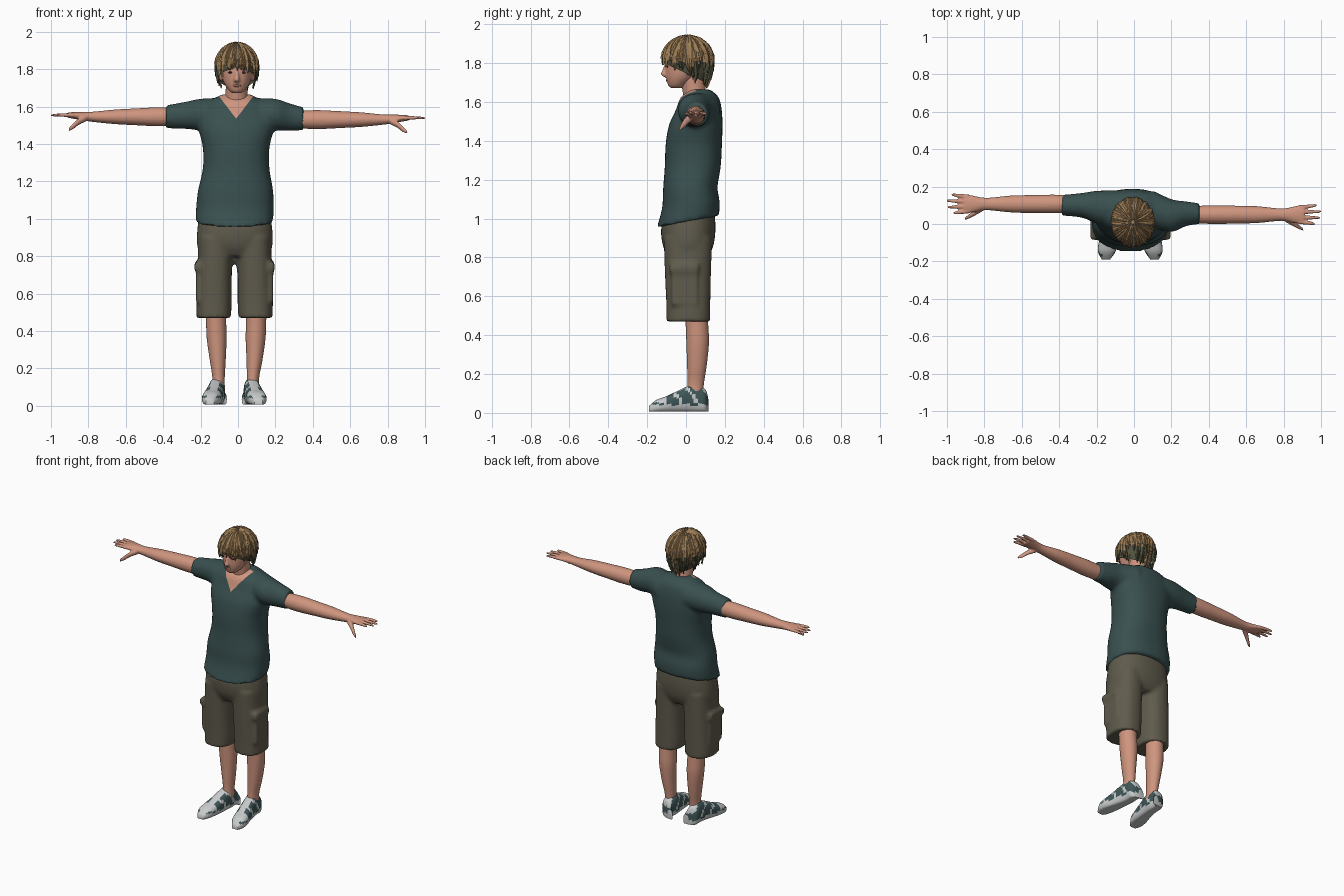
import bpy, bmesh, math, random
from mathutils import Vector, Matrix

random.seed(4)
cube = bpy.data.objects.get("Cube")
if cube:
    bpy.data.objects.remove(cube)


def material(name, *rgb):
    mat = bpy.data.materials.new(name)
    mat.use_nodes = True
    mat.diffuse_color = (*rgb, 1)
    mat.node_tree.nodes["Principled BSDF"].inputs["Base Color"].default_value = (*rgb, 1)
    return mat


skin = material("skin", .62, .3, .21)
lip = material("lips", .42, .16, .13)
dark = material("eye dark", .05, .035, .03)
blond = material("hair", .33, .2, .09)
shade = material("lower hair", .085, .085, .05)
teal = material("shirt teal", .042, .08, .08)
khaki = material("shorts khaki", .115, .104, .073)
white = material("shoe white", .58, .6, .6)
panel = material("shoe panel", .05, .095, .1)


def resample(rings, steps=4):
    """Smooth spline through the ring parameters."""
    out = []
    for i in range(len(rings) - 1):
        a, b, c, d = (rings[min(max(i + k, 0), len(rings) - 1)] for k in (-1, 0, 1, 2))
        for s in range(steps):
            t = s / steps
            out.append([q + t * (r - p) / 2 + t * t * (p - 2.5 * q + 2 * r - d2 / 2)
                        + t ** 3 * (1.5 * (q - r) + (d2 - p) / 2)
                        for p, q, r, d2 in zip(a, b, c, d)])
    return out + [list(rings[-1])]


def loft(bm, axis, rings, n=28, power=2):
    """Rings are (distance along axis, centre a, centre b, radius a, radius b)."""
    loops = []
    for t, a, b, ra, rb in resample(rings):
        loop = []
        for k in range(n):
            ang = math.tau * k / n
            c, s = math.cos(ang), math.sin(ang)
            u = a + ra * math.copysign(abs(c) ** (2 / power), c)
            v = b + rb * math.copysign(abs(s) ** (2 / power), s)
            loop.append(bm.verts.new({"x": (t, u, v), "y": (u, t, v), "z": (u, v, t)}[axis]))
        loops.append(loop)
    for lo, hi in zip(loops, loops[1:]):
        for k in range(n):
            bm.faces.new((lo[k], lo[k - 1], hi[k - 1], hi[k]))
    bm.faces.new(loops[0])
    bm.faces.new(loops[-1])


def ellipsoid(bm, centre, size):
    bmesh.ops.create_uvsphere(bm, u_segments=16, v_segments=10, radius=1,
                              matrix=Matrix.Translation(centre) @ Matrix.Diagonal((*size, 1)))


def finish(name, bm, mats, voxel=0, smooth=True):
    bmesh.ops.recalc_face_normals(bm, faces=bm.faces)
    mesh = bpy.data.meshes.new(name)
    bm.to_mesh(mesh)
    bm.free()
    obj = bpy.data.objects.new(name, mesh)
    bpy.context.collection.objects.link(obj)
    for m in mats:
        mesh.materials.append(m)
    bpy.ops.object.select_all(action="DESELECT")
    bpy.context.view_layer.objects.active = obj
    obj.select_set(True)
    if voxel:
        # Fuse overlapping volumes into one skin
        mod = obj.modifiers.new("fuse", "REMESH")
        mod.mode, mod.voxel_size = "VOXEL", voxel
        bpy.ops.object.modifier_apply(modifier="fuse")
        mod = obj.modifiers.new("relax", "SMOOTH")
        mod.factor, mod.iterations = .5, 5
        bpy.ops.object.modifier_apply(modifier="relax")
    if smooth:
        bpy.ops.object.shade_smooth_by_angle(angle=math.radians(50))
    return obj


# Shirt: torso and sleeves fused, hem rising towards the back
bm = bmesh.new()
loft(bm, "z", [(.955, -.02, .01, .208, .16), (1.05, -.016, .025, .207, .148),
               (1.15, -.013, .022, .2, .14), (1.27, -.01, .035, .178, .144),
               (1.38, -.01, .04, .178, .145), (1.48, -.01, .05, .2, .138),
               (1.56, -.012, .066, .195, .118), (1.62, -.012, .07, .155, .1),
               (1.65, -.01, .073, .105, .07), (1.665, -.008, .07, .08, .05)], 40, 2.3)
for v in bm.verts:
    v.co.z += .19 * (v.co.y + .15) * max(0, (1.2 - v.co.z) / .25)
for s, end, y, z in ((-1, .385, .1, 1.545), (1, .35, .055, 1.535)):
    loft(bm, "x", [(s * .1, .08, 1.555, .1, .09), (s * .2, y - .01, 1.557, .088, .085),
                   (s * .28, y, z + .008, .066, .073), (s * end, y, z, .056, .062)])
shirt = finish("shirt", bm, [teal, skin], .012)

# V neckline cut into the shirt front
bm = bmesh.new()
bm.from_mesh(shirt.data)
tip = Vector((-.01, 0, 1.535))
sides = [Vector((s * .105, 0, -.08)) for s in (-1, 1)]
for co, no in [(tip, sides[0]), (tip, sides[1]), (Vector((0, .05, 0)), Vector((0, 1, 0)))]:
    part = [f for f in bm.faces if f.calc_center_median().z > 1.5 and f.calc_center_median().y < .09]
    geom = set(part) | {e for f in part for e in f.edges} | {v for f in part for v in f.verts}
    bmesh.ops.bisect_plane(bm, geom=list(geom), plane_co=co, plane_no=no, dist=.0001)
for f in bm.faces:
    c = f.calc_center_median()
    if c.y < .05 and all((c - tip).dot(no) < 0 for no in sides):
        f.material_index = 1
bm.to_mesh(shirt.data)
bm.free()

# Arms with palms, four fingers and a thumb
for side, s, y, z in (("right", -1, .107, 1.545), ("left", 1, .05, 1.53)):
    bm = bmesh.new()
    loft(bm, "x", [(s * .3, y, z, .045, .045), (s * .42, y, z, .05, .051),
                   (s * .55, y, z, .048, .045), (s * .66, y, z, .045, .039),
                   (s * .77, y, z, .034, .028), (s * .82, y, z + .003, .036, .024),
                   (s * .87, y, z + .007, .047, .019), (s * .91, y, z + .009, .045, .014)], 20)
    for k, tip_x in enumerate((.975, 1, .995, .965)):
        off = (k - 1.5) * -.026
        loft(bm, "x", [(s * .88, y + off, z + .008, .012, .011),
                       (s * .94, y + off * 1.15, z + .01, .0105, .01),
                       (s * tip_x, y + off * 1.3, z + .008, .007, .006)], 10)
    loft(bm, "x", [(s * .81, y - .02, z - .005, .02, .019), (s * .85, y - .045, z - .025, .017, .018),
                   (s * .88, y - .065, z - .05, .012, .016), (s * .905, y - .08, z - .068, .007, .009)], 12)
    finish(side + "_arm", bm, [skin], .005)

# Shorts: hips, wide legs and side pockets fused
bm = bmesh.new()
loft(bm, "z", [(.8, -.017, .012, .18, .1), (.86, -.017, .011, .202, .13),
               (.95, -.017, .012, .2, .14), (1.05, -.017, .02, .185, .125)], 36, 2.3)
for s in (-1, 1):
    loft(bm, "z", [(.47, s * .112 - .018, .012, .092, .112), (.55, s * .11 - .018, .012, .094, .113),
                   (.7, s * .107 - .018, .01, .092, .118), (.9, s * .1 - .017, .01, .095, .125)], 28, 2.4)
    for height, size in ((.65, (.03, .13, .19)), (.745, (.046, .15, .045))):
        bmesh.ops.create_cube(bm, size=1, matrix=Matrix.Translation((s * .191 - .018, -.01, height))
                              @ Matrix.Diagonal((*size, 1)))
finish("shorts", bm, [khaki], .011)

# Legs and shoes
for side, s in (("right", -1), ("left", 1)):
    bm = bmesh.new()
    loft(bm, "z", [(.08, s * .092 - .012, .045, .034, .042), (.15, s * .092 - .012, .05, .033, .042),
                   (.24, s * .098 - .01, .056, .042, .05), (.36, s * .104 - .01, .06, .053, .058),
                   (.46, s * .107 - .01, .056, .054, .058), (.6, s * .108 - .01, .05, .06, .06)])
    finish(side + "_leg", bm, [skin])
    bm = bmesh.new()
    profile = ((.115, .06, .02, .035), (.1, .092, .036, .06), (.05, .093, .043, .074), (.01, .098, .044, .069),
               (-.05, .108, .047, .055), (-.1, .118, .051, .043), (-.15, .126, .046, .034), (-.19, .13, .022, .018))
    loft(bm, "y", [(y, s * x - .02, top, rx, top) for y, x, rx, top in profile], 28, 2.5)
    for v in bm.verts:
        v.co.z = max(v.co.z, .008)
    obj = finish(side + "_shoe", bm, [white, panel])
    for f in obj.data.polygons:
        c = f.center
        mid = s * (.1 - .12 * min(c.y, .03)) - .02
        tongue = abs(c.x - mid) < .022 and c.y < .02
        stripe = math.sin(c.y * 75 + c.z * 60) > .75
        toe = c.y < -.1 and not (abs(c.z - .045) < .008)
        f.material_index = int(c.z > .042 and not (tongue or stripe or toe))

# Neck and head
bm = bmesh.new()
loft(bm, "z", [(1.57, -.008, .055, .068, .062), (1.64, -.008, .045, .06, .06), (1.74, -.006, .03, .058, .062)])
finish("neck", bm, [skin])
bm = bmesh.new()
loft(bm, "z", [(1.672, -.006, -.05, .024, .03), (1.685, -.006, -.046, .042, .046),
               (1.72, -.006, -.025, .066, .077), (1.76, -.006, -.005, .08, .1),
               (1.82, -.006, .01, .088, .114), (1.88, -.006, .012, .084, .105), (1.92, -.006, .012, .055, .07)])
loft(bm, "z", [(1.728, -.006, -.1, .012, .012), (1.742, -.006, -.112, .017, .019),
               (1.765, -.006, -.106, .011, .016), (1.8, -.006, -.1, .008, .008)], 14)
for s in (-1, 1):
    ellipsoid(bm, (s * .086 - .006, .02, 1.765), (.011, .02, .032))
head = finish("head", bm, [skin], .006)

# Thin facial features laid on the head surface
bpy.context.view_layer.update()


def feature(name, mat, x, z, w, h):
    hit, place, _, _ = head.ray_cast((x, -1, z), (0, 1, 0))
    bm = bmesh.new()
    ellipsoid(bm, place if hit else (x, -.1, z), (w, .004, h))
    finish(name, bm, [mat])


feature("mouth", lip, -.006, 1.711, .024, .006)
for side, s in (("right", -1), ("left", 1)):
    feature(side + "_eye", dark, s * .034 - .006, 1.782, .014, .005)
    feature(side + "_brow", shade, s * .036 - .006, 1.8, .019, .004)


# Hair: an under-cap covered by tapered locks falling from the crown
def hair_point(phi, th, scale):
    low = max(0, th - math.pi / 2)
    r = scale * (math.sin(min(th, math.pi / 2)) - .22 * low * low)
    z = math.cos(min(th, math.pi / 2)) - low
    return Vector((-.006 + .11 * r * math.sin(phi), .01 - .127 * r * math.cos(phi), 1.82 + .118 * z * scale))


def hair_end(phi):
    return math.pi / 2 + .1 + .95 * ((1 - math.cos(phi)) / 2) ** .8


bm = bmesh.new()
grid = [[bm.verts.new(hair_point(math.tau * k / 32, .02 + hair_end(math.tau * k / 32) * j / 12, .97))
         for k in range(32)] for j in range(13)]
for a, b in zip(grid, grid[1:]):
    for k in range(32):
        f = bm.faces.new((a[k], a[k - 1], b[k - 1], b[k]))
        f.material_index = int(f.calc_center_median().z < 1.815)
bm.faces.new(grid[0])
finish("hair_cap", bm, [blond, shade])

bm = bmesh.new()
for i in range(110):
    phi = i * 2.4 + random.uniform(-.1, .1)
    end = hair_end(phi) * random.uniform(.72, 1.08)
    lift, twist = random.uniform(.99, 1.05), random.uniform(-.3, .3)
    loops = []
    for j in range(7):
        t = j / 6
        width = .22 * (1 - t ** 3) + .015
        th, p = .1 + (end - .1) * t, phi + twist * t
        scale = lift + .04 * t * t
        loops.append([bm.verts.new(hair_point(p + d * width, th, scale + h))
                      for d, h in ((-1, -.03), (0, .03), (1, -.03), (0, -.06))])
    for a, b in zip(loops, loops[1:]):
        for k in range(4):
            f = bm.faces.new((a[k], a[k - 1], b[k - 1], b[k]))
            c = f.calc_center_median()
            f.material_index = int(c.z < 1.8 and c.y > -.06 and i % 4 > 0)
    bm.faces.new(loops[0])
    bm.faces.new(loops[-1])
finish("hair_locks", bm, [blond, shade], smooth=False)
